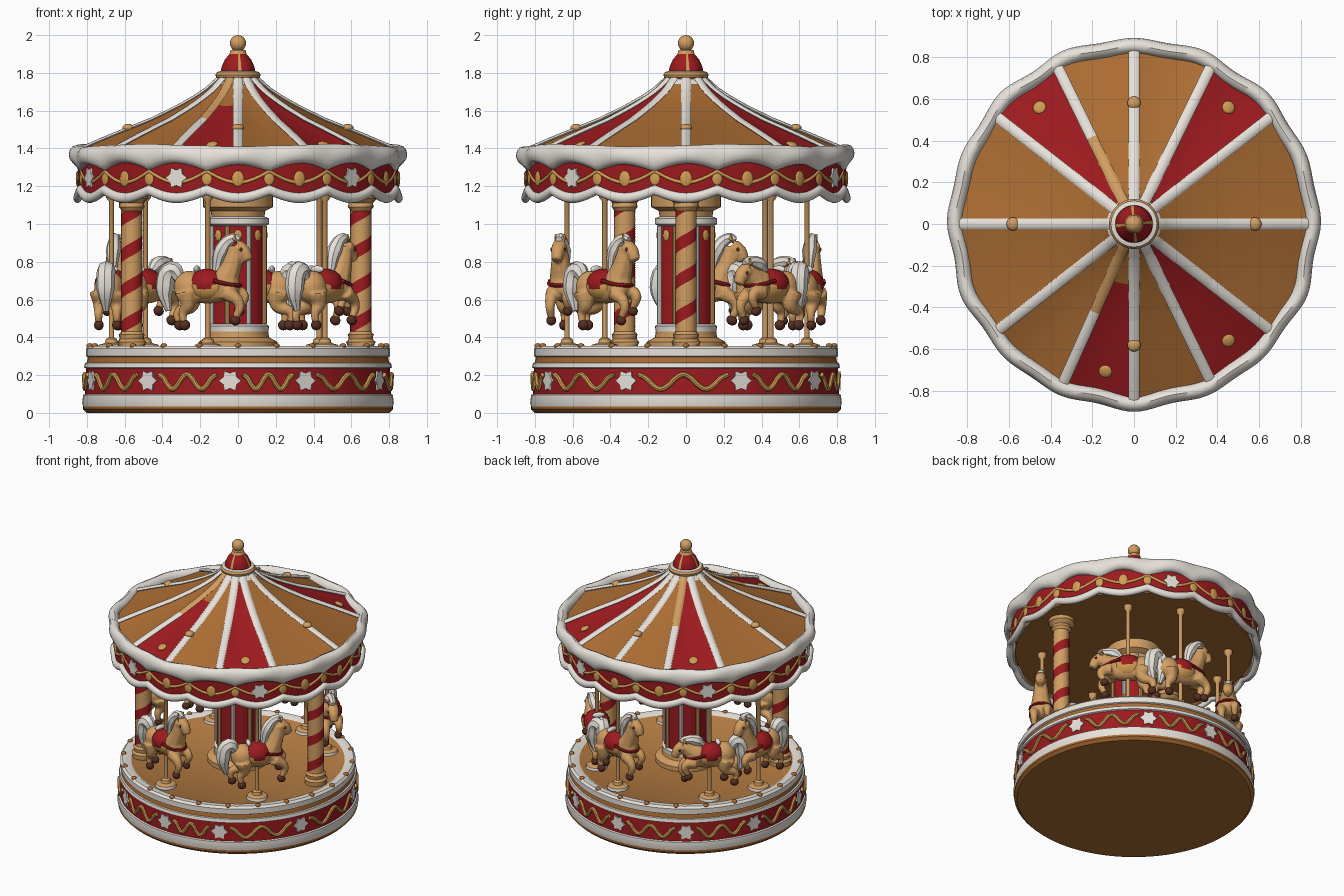
import bpy
import bmesh
from math import sin, cos, pi, radians, degrees, atan2
from mathutils import Matrix, Vector, Euler

if "Cube" in bpy.data.objects:
    bpy.data.objects.remove(bpy.data.objects["Cube"])

def make_material(name, rgb):
    linear = [(c / 255) ** 2.2 for c in rgb] + [1]
    material = bpy.data.materials.new(name)
    material.use_nodes = True
    material.diffuse_color = linear
    material.node_tree.nodes["Principled BSDF"].inputs["Base Color"].default_value = linear
    return material

RED = make_material("deep red", (156, 32, 36))
WHITE = make_material("icing white", (236, 230, 222))
BROWN = make_material("gingerbread brown", (170, 108, 54))
CARAMEL = make_material("deck caramel", (184, 126, 70))
TAN = make_material("biscuit tan", (208, 156, 98))
GOLD = make_material("gold trim", (208, 156, 84))
DARK = make_material("chocolate brown", (88, 50, 38))

def finish(name, bm, materials):
    bmesh.ops.remove_doubles(bm, verts=bm.verts, dist=0.0002)
    bmesh.ops.recalc_face_normals(bm, faces=bm.faces)
    mesh = bpy.data.meshes.new(name)
    bm.to_mesh(mesh)
    for material in materials:
        mesh.materials.append(material)
    obj = bpy.data.objects.new(name, mesh)
    bpy.context.collection.objects.link(obj)
    return obj

def around(angle, r, z):
    return Vector((r * cos(angle), r * sin(angle), z))

def ring(name, rows, colours, n=96, twist=0, rule=None):
    """Turned shape; radius and height may be functions of the angle."""
    value = lambda v, t: v(t) if callable(v) else v
    bm, used, angles = bmesh.new(), [], [2 * pi * i / n for i in range(n)]
    grid = [[bm.verts.new(around(t + twist * value(z, t), value(r, t), value(z, t))) for t in angles] for r, z in rows]
    for j in range(len(rows) - 1):
        for i in range(n):
            k = (i + 1) % n
            face = bm.faces.new((grid[j][i], grid[j][k], grid[j + 1][k], grid[j + 1][i]))
            colour = rule(j, angles[i] + pi / n) if rule else colours[j % len(colours)]
            if colour not in used:
                used.append(colour)
            face.material_index = used.index(colour)
    return finish(name, bm, used)

def band(name, rc, zc, rr, rz, colour):
    """Closed ring with an oval section; rc, zc and rz are functions of the angle."""
    turns = [k % 12 * pi / 6 for k in range(13)]
    rows = [(lambda t, a=a: rc(t) + rr * cos(a), lambda t, a=a: zc(t) + rz(t) * sin(a)) for a in turns]
    return ring(name, rows, [colour], 192)

def ball(name, loc, size, colour, tilt=0, turn=0):
    bm = bmesh.new()
    matrix = Matrix.Translation(loc) @ Euler((0, tilt, turn)).to_matrix().to_4x4() @ Matrix.Diagonal((*size, 1))
    bmesh.ops.create_uvsphere(bm, u_segments=16, v_segments=10, radius=1, matrix=matrix)
    return finish(name, bm, [colour])

def evaluated_mesh(obj):
    bpy.context.view_layer.update()
    return bpy.data.meshes.new_from_object(obj.evaluated_get(bpy.context.evaluated_depsgraph_get()))

def tube(name, points, radii, colour):
    curve = bpy.data.curves.new(name, "CURVE")
    curve.dimensions, curve.use_fill_caps = "3D", True
    curve.bevel_depth, curve.bevel_resolution, curve.resolution_u = 1, 2, 5
    spline = curve.splines.new("BEZIER")
    spline.bezier_points.add(len(points) - 1)
    for i, (knot, co) in enumerate(zip(spline.bezier_points, points)):
        knot.co, knot.handle_left_type, knot.handle_right_type = co, "AUTO", "AUTO"
        knot.radius = radii[i] if isinstance(radii, list) else radii
    helper = bpy.data.objects.new(name, curve)
    bpy.context.collection.objects.link(helper)
    bm = bmesh.new()
    bm.from_mesh(evaluated_mesh(helper))
    bpy.data.objects.remove(helper)
    return finish(name, bm, [colour])

def star(name, angle, radius, height, size):
    """Thin six pointed plate facing outwards."""
    bm, out, side = bmesh.new(), around(angle, 1, 0), around(angle + pi / 2, 1, 0)
    sizes = [(k * pi / 6, size if k % 2 else size * 0.68) for k in range(12)]
    face = bm.faces.new([bm.verts.new(out * radius + side * s * sin(a) + Vector((0, 0, height + s * cos(a)))) for a, s in sizes])
    moved = bmesh.ops.extrude_face_region(bm, geom=[face])["geom"]
    bmesh.ops.translate(bm, vec=out * 0.009, verts=[v for v in moved if isinstance(v, bmesh.types.BMVert)])
    finish(name, bm, [WHITE])

def join(name, parts):
    bpy.ops.object.select_all(action="DESELECT")
    for part in parts:
        part.select_set(True)
    bpy.context.view_layer.objects.active = parts[0]
    bpy.ops.object.join()
    parts[0].name = name
    return parts[0]

# Platform with painted bands, studs, stars and scrolls
ring("platform", [(0, 0), (0.8, 0), (0.82, 0.02), (0.82, 0.035), (0.825, 0.05), (0.82, 0.095), (0.81, 0.1), (0.805, 0.235),
                  (0.815, 0.24), (0.81, 0.265), (0.8, 0.268), (0.795, 0.295), (0.805, 0.3), (0.805, 0.34), (0.79, 0.355),
                  (0.75, 0.355), (0.73, 0.342), (0, 0.342)],
     [BROWN] * 3 + [WHITE] * 3 + [RED, WHITE, WHITE, WHITE, BROWN] + [WHITE] * 5 + [CARAMEL])
for k in range(24):
    ball("rim_stud", around(pi * k / 12, 0.785, 0.355), (0.018, 0.018, 0.014), BROWN)
spots = [-126, -93, -64, -23, 21, 57, 90, 125, 160, 197, 234]
for first, last in zip(spots, spots[1:]):
    star("platform_star", radians(first), 0.808, 0.17, 0.06)
    sweep = lambda u: radians(first + 5 + (last - first - 10) * u)
    tube("platform_scroll", [around(sweep(k / 12), 0.811, 0.165 + 0.038 * cos(pi * k / 3)) for k in range(13)], 0.014, GOLD)

# Central drum
ring("drum", [(0, 0.34), (0.21, 0.34), (0.21, 0.375), (0.165, 0.4), (0.16, 0.43), (0.165, 0.46), (0.148, 0.47),
              (0.148, 0.99), (0.165, 1.0), (0.165, 1.03), (0.14, 1.04), (0.145, 1.07), (0.185, 1.09), (0.185, 1.16)],
     [TAN] * 4 + [WHITE, WHITE, RED, WHITE, WHITE, WHITE] + [TAN] * 3, n=32)
for k in range(8):
    a = radians(k * 45 + 22.5)
    tube("drum_moulding", [around(a, 0.15, 0.47), around(a, 0.15, 0.99)], 0.014, TAN if k % 2 else WHITE)
    ball("drum_boss", around(a + pi / 8, 0.148, 0.94), (0.008, 0.022, 0.03), GOLD, turn=a + pi / 8)

# Two striped columns
foot = [(0, 0.34), (0.078, 0.34), (0.08, 0.375), (0.066, 0.39), (0.07, 0.415)]
head = [(0.07, 1.09), (0.066, 1.11), (0.09, 1.135), (0.09, 1.16)]
for angle in (0, 210):
    column = ring("column", foot + [(0.057, 0.43 + 0.01 * k) for k in range(65)] + head, [], n=24, twist=2 * pi / 0.19,
                  rule=lambda j, t: RED if 4 < j < 69 and t < 0.72 * pi else TAN)
    column.location = around(radians(angle), 0.65, 0)

# Canopy ceiling, scalloped fascia and icing
scallop = lambda t: abs(cos(8 * t))
hem = lambda t: 1.18 - 0.042 * scallop(t)
ring("canopy_fascia", [(0, 1.165), (0.81, 1.16), (0.815, hem), (0.845, hem), (0.85, 1.36)], [BROWN, BROWN, WHITE, RED], n=192)
band("fascia_hem", lambda t: 0.85, hem, 0.022, lambda t: 0.027, WHITE)
band("fascia_swag", lambda t: 0.846, lambda t: 1.28 - 0.06 * scallop(t), 0.009, lambda t: 0.01, GOLD)
band("canopy_icing", lambda t: 0.85 + 0.008 * cos(16 * t) + 0.004 * sin(11 * t),
     lambda t: 1.348 + 0.02 * scallop(t) + 0.006 * sin(5 * t), 0.038, lambda t: 0.07 - 0.022 * scallop(t), WHITE)
for k in range(16):
    a = pi * k / 8
    if k in (3, 6, 9, 11, 14):
        star("fascia_star", a, 0.848, 1.245, 0.06)
    else:
        ball("fascia_drop", around(a, 0.85, 1.24), (0.009, 0.032, 0.042), GOLD, turn=a)
    ball("fascia_lozenge", around(a + pi / 16, 0.846, 1.24), (0.008, 0.028, 0.035), GOLD, turn=a + pi / 16)

# Roof panels sagging between flat ribs
ribs = [0, 38, 64, 90, 116, 142, 180, 218, 246, 270, 296, 322, 360]
red_starts = (38, 116, 246, 296)
slope = [(0.86, 1.385), (0.66, 1.47), (0.46, 1.55), (0.29, 1.635), (0.17, 1.71), (0.13, 1.745), (0.09, 1.78)]

def sector(t):
    d = degrees(t) % 360 + 0.001
    return next((a, (d - a) / (b - a)) for a, b in zip(ribs, ribs[1:]) if a <= d < b)

def sag(r, z):
    return lambda t: z - 0.14 * r * sector(t)[1] * (1 - sector(t)[1])

def panel_colour(j, t):
    start = sector(t)[0]
    return WHITE if j > 4 else RED if start in red_starts and (start != 246 or j < 3) else BROWN

ring("roof_panels", [(r, sag(r, z)) for r, z in slope], [], n=180, rule=panel_colour)
for angle in ribs[:-1]:
    a = radians(angle)
    for part, colour in ((slope[:3], WHITE), (slope[2:], TAN if angle in (116, 246) else WHITE)):
        rib = tube("roof_rib", [(r, 0, z + 0.002) for r, z in part], 0.011, colour)
        rib.data.transform(Matrix.Rotation(a, 4, "Z") @ Matrix.Diagonal((1, 2.4, 1, 1)))
    if angle % 90 == 0:
        ball("rib_stud", around(a, 0.58, 1.51), (0.032, 0.032, 0.02), TAN)
    if angle in red_starts:
        ball("panel_dot", around(a + radians(13), 0.72, 1.422), (0.032, 0.032, 0.012), GOLD, 0.4, a)

# Finial
ring("finial", [(0.09, 1.74), (0.1, 1.77), (0.115, 1.775), (0.12, 1.79), (0.11, 1.805), (0.09, 1.81), (0.088, 1.83),
                (0.07, 1.87), (0.045, 1.9), (0.04, 1.92), (0.02, 1.925)], [], n=32,
     rule=lambda j, t: TAN if j < 4 or j > 7 else WHITE if j == 4 else GOLD if int(t * 16 / pi) % 8 == 0 else RED)
ball("finial_ball", (0, 0, 1.957), (0.043, 0.043, 0.043), TAN)

def build_horse(poll, nose):
    """Horse facing +x with its pole at the origin; poll is the top of the neck."""
    poll, nose, wither = Vector(poll), Vector(nose), Vector((0.09, 0, 0.69))
    crest = poll + Vector((-0.015, 0, 0.045))
    flesh = [ball("torso", (0, 0, 0.66), (0.16, 0.072, 0.082), TAN),
             ball("rump", (-0.1, 0, 0.665), (0.085, 0.078, 0.088), TAN),
             ball("chest", (0.1, 0, 0.675), (0.075, 0.07, 0.085), TAN),
             tube("neck", [wither, wither.lerp(poll, 0.5) + Vector((0.01, 0, 0)), poll], [0.075, 0.055, 0.04], TAN),
             tube("head", [poll, poll.lerp(nose, 0.5) + Vector((0.01, 0, 0.01)), nose], [0.046, 0.038, 0.028], TAN)]
    trim = [tube("mane", [crest + Vector((0.035, 0, -0.01)), crest, crest.lerp(wither, 0.4) + Vector((-0.045, 0, 0.03)),
                          Vector((0.045, 0, 0.75))], [0.018, 0.028, 0.04, 0.022], WHITE),
            tube("tail", [(-0.15, 0, 0.71), (-0.195, 0, 0.755), (-0.235, 0, 0.66), (-0.215, 0, 0.54)],
                 [0.03, 0.05, 0.05, 0.016], WHITE),
            ball("saddle_cloth", (0, 0, 0.682), (0.105, 0.091, 0.082), RED),
            ball("cloth_edge", (0, 0, 0.672), (0.118, 0.088, 0.085), GOLD),
            ball("saddle_back", (-0.06, 0, 0.76), (0.016, 0.045, 0.02), WHITE),
            tube("chest_strap", [(0.05, 0.08, 0.7), (0.13, 0.06, 0.68), (0.175, 0, 0.675), (0.13, -0.06, 0.68),
                                 (0.05, -0.08, 0.7)], 0.011, RED),
            ring("pole", [(0, 0.34), (0.075, 0.34), (0.07, 0.36), (0.035, 0.37), (0.03, 0.39), (0.014, 0.4), (0.014, 1.12),
                          (0.03, 1.14), (0.03, 1.163)], [WHITE, WHITE] + [TAN] * 6, n=16)]
    for side in (-1, 1):
        y, lift = 0.045 * side, 0.025 * side
        ear = poll + Vector((-0.005, y / 2, 0.03))
        flesh += [tube("ear", [ear, ear + Vector((0.005, 0, 0.045))], [0.016, 0.005], TAN),
                  tube("fore_leg", [(0.11, y, 0.64), (0.185, y, 0.6 + lift), (0.165, y, 0.53 + lift)], [0.045, 0.028, 0.02], TAN),
                  tube("hind_leg", [(-0.11, y, 0.64), (-0.1, y, 0.57), (-0.15 - lift, y, 0.53), (-0.145 - lift, y, 0.48)],
                       [0.06, 0.04, 0.024, 0.02], TAN)]
        trim += [ball("hoof", (0.16, y, 0.515 + lift), (0.03, 0.026, 0.026), DARK, 0.5),
                 ball("hoof", (-0.14 - lift, y, 0.465), (0.03, 0.026, 0.028), DARK),
                 ball("eye", poll.lerp(nose, 0.4) + Vector((0.01, 0.036 * side, 0.015)), (0.008, 0.006, 0.01), DARK)]
    body = join("horse_body", flesh)
    remesh, soften = body.modifiers.new("blend", "REMESH"), body.modifiers.new("soften", "SMOOTH")
    remesh.mode, remesh.voxel_size, soften.iterations = "VOXEL", 0.009, 4
    body.data = evaluated_mesh(body)
    body.modifiers.clear()
    return join("horse", [body] + trim)

# Horses round the deck: pose, position and direction of travel
proud = build_horse((0.155, 0, 0.88), (0.22, 0, 0.805))
bowed = build_horse((0.185, 0, 0.755), (0.245, 0, 0.68))
for pose, x, y, way in [(proud, -0.16, -0.63, 1), (proud, 0.46, -0.43, 1), (bowed, 0.43, 0.45, -1), (proud, 0.12, 0.64, 1),
                        (bowed, -0.49, 0.42, -1), (proud, -0.67, 0.09, -1)]:
    rider = pose.copy()
    bpy.context.collection.objects.link(rider)
    rider.location, rider.rotation_euler.z = (x, y, 0), atan2(y, x) + way * pi / 2
for pose in (proud, bowed):
    bpy.data.objects.remove(pose)

# Smooth shading with crisp corners
bpy.ops.object.select_all(action="SELECT")
bpy.context.view_layer.objects.active = bpy.data.objects["platform"]
bpy.ops.object.shade_smooth_by_angle(angle=radians(40))
